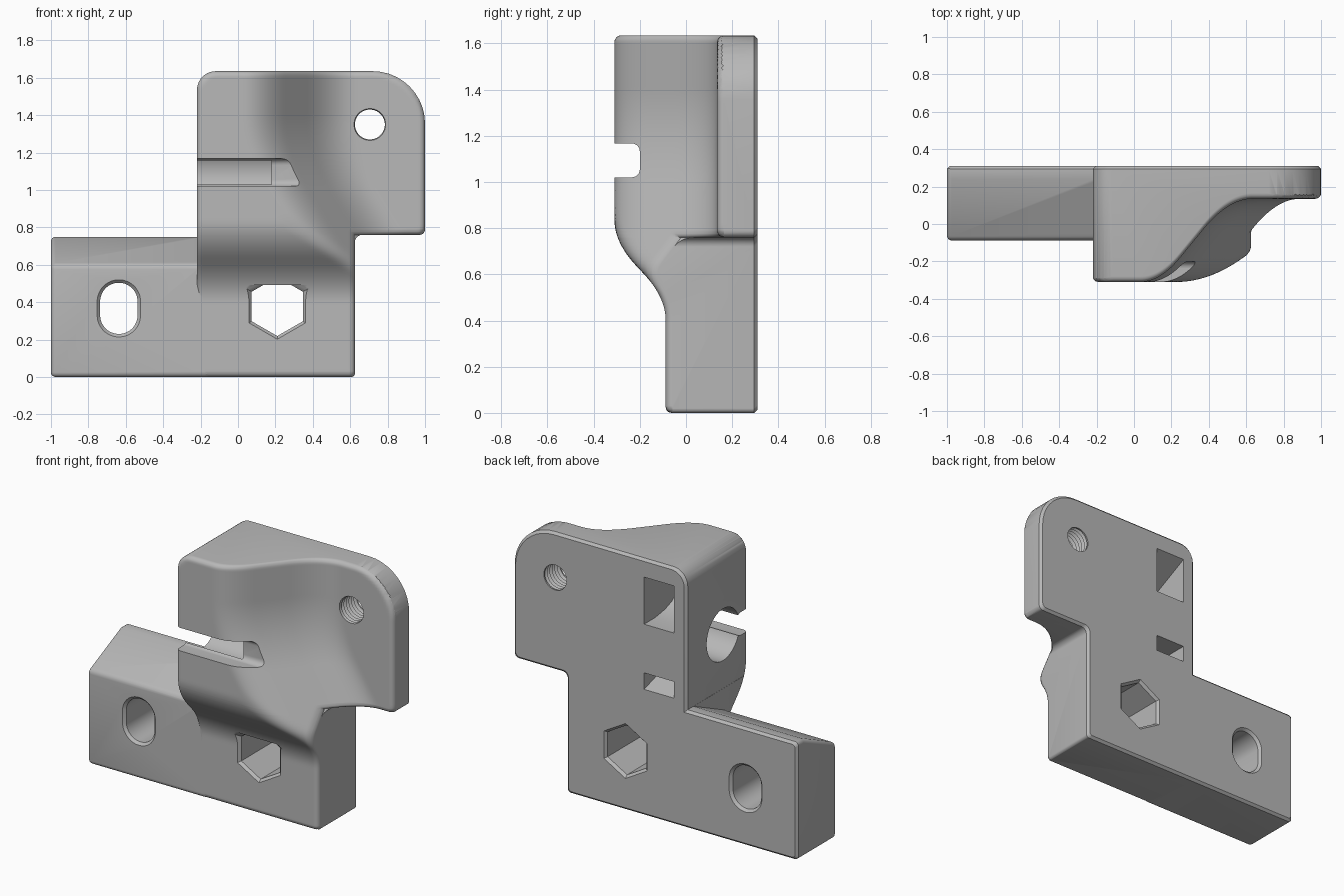
import bpy, bmesh, math

if "Cube" in bpy.data.objects:
    bpy.data.objects.remove(bpy.data.objects["Cube"])

grey = bpy.data.materials.new("matte grey")
grey.diffuse_color = (0.48, 0.48, 0.48, 1)
grey.use_nodes = True
grey.node_tree.nodes["Principled BSDF"].inputs["Base Color"].default_value = grey.diffuse_color
FRONT, BACK, FLANGE, BASE = -0.31, 0.31, 0.135, -0.088


def smax(a, b, k):
    h = max(k - abs(a - b), 0) / k
    return max(a, b) + h * h * k / 4


def smin(a, b, k):
    return -smax(-a, -b, k)


def finish(name, bm):
    bmesh.ops.recalc_face_normals(bm, faces=bm.faces)
    me = bpy.data.meshes.new(name)
    bm.to_mesh(me)
    bm.free()
    ob = bpy.data.objects.new(name, me)
    bpy.context.collection.objects.link(ob)
    me.materials.append(grey)
    return ob


def loft(name, sections):
    """Skin a list of equal-length point rings and cap both ends."""
    bm = bmesh.new()
    rings = [[bm.verts.new(p) for p in s] for s in sections]
    n = len(rings[0])
    for a, b in zip(rings, rings[1:]):
        for i in range(n):
            bm.faces.new((a[i], a[(i + 1) % n], b[(i + 1) % n], b[i]))
    bm.faces.new(rings[0])
    bm.faces.new(rings[-1])
    return finish(name, bm)


def along_x(name, profile, x0, x1):
    return loft(name, [[(x, y, z) for y, z in profile] for x in (x0, x1)])


def combine(target, other, op):
    mod = target.modifiers.new("cut", 'BOOLEAN')
    mod.operation, mod.object, mod.solver = op, other, 'MANIFOLD'
    bpy.context.view_layer.objects.active = target
    bpy.ops.object.modifier_apply(modifier=mod.name)
    bpy.data.objects.remove(other)


def rounded(corners, steps=10):
    """Polygon with a fillet radius per corner: (x, z, r), right angles."""
    out = []
    n = len(corners)
    for i, (x, z, r) in enumerate(corners):
        def unit(j):
            dx, dz = corners[j % n][0] - x, corners[j % n][1] - z
            l = math.hypot(dx, dz)
            return dx / l, dz / l
        if r == 0:
            out.append((x, z))
            continue
        (ax, az), (bx, bz) = unit(i - 1), unit(i + 1)
        for s in range(steps + 1):
            t = s / steps * math.pi / 2
            p, q = r * (1 - math.sin(t)), r * (1 - math.cos(t))
            out.append((x + ax * p + bx * q, z + az * p + bz * q))
    return out


def inside(x, z, x0, x1, z0, z1, r):
    """Distance from the edge of a rounded rectangle, positive inside."""
    qx = abs(x - (x0 + x1) / 2) - (x1 - x0) / 2 + r
    qz = abs(z - (z0 + z1) / 2) - (z1 - z0) / 2 + r
    return r - math.hypot(max(qx, 0), max(qz, 0)) - min(max(qx, qz), 0)


def front_y(x, z):
    """Sculpted front: thick block ramping to the flange and the base."""
    shift = 0.62 * smax(1.2 - z, 0, 0.2)
    side = FRONT + 1.22 * (x - 0.14 - shift)
    under = smin(-0.2 + 1.1 * (0.62 - z), BASE, 0.13)
    y = smin(smax(smax(side, under, 0.1), FRONT, 0.13), FLANGE, 0.16)
    r_top = 0.28 if x > 0.4 else 0.1
    d = max(inside(x, z, -0.22, 0.625, 0, 1.0, 0.03),
            inside(x, z, -0.22, 1, 0.76, 1.635, r_top if z > 1.2 else 0.04))
    r = 0.03
    d = min(max(d, 0), r)
    return y + r - math.sqrt(r * r - (r - d) ** 2)


def lines(lo, hi, step, edges):
    n = round((hi - lo) / step)
    vals = {round(lo + (hi - lo) * i / n, 4) for i in range(n + 1)}
    for e, sign in edges:
        vals |= {round(e + sign * k, 4) for k in (0, 0.001, 0.004, 0.009, 0.016, 0.03)}
    return sorted(vals)


# Main body: sculpted front skin closed by a flat back
xs = lines(-0.22, 1.02, 0.0155, [(-0.22, 1), (0.625, -1), (1, -1)])
zs = lines(-0.02, 1.66, 0.0155, [(0, 1), (0.76, 1), (1.635, -1)])
bm = bmesh.new()
skin = [[bm.verts.new((x, front_y(x, z), z)) for x in xs] for z in zs]
for a, b in zip(skin, skin[1:]):
    for i in range(len(xs) - 1):
        bm.faces.new((a[i], a[i + 1], b[i + 1], b[i]))
rim = [e for e in bm.edges if e.is_boundary]
new = bmesh.ops.extrude_edge_only(bm, edges=rim)["geom"]
for v in new:
    if isinstance(v, bmesh.types.BMVert):
        v.co.y = BACK + 0.05
bmesh.ops.contextual_create(bm, geom=[e for e in new if isinstance(e, bmesh.types.BMEdge)])
body = finish("bracket", bm)

# Left wing with sloped top and softened front edges
wing = along_x("wing", [(BASE, 0), (BASE, 0.6), (0.24, 0.75), (0.36, 0.75), (0.36, 0)], -1, -0.15)
bev = wing.modifiers.new("soft", 'BEVEL')
bev.width, bev.segments, bev.limit_method = 0.025, 4, 'ANGLE'
bev.angle_limit = math.radians(50)
bpy.context.view_layer.objects.active = wing
bpy.ops.object.modifier_apply(modifier="soft")
combine(body, wing, 'UNION')

# Overall outline, with a small chamfer round the back
shape = rounded([(-1, 0, 0.02), (0.625, 0, 0.02), (0.625, 0.76, 0.04), (1, 0.76, 0.03),
                 (1, 1.635, 0.28), (-0.219, 1.635, 0.1), (-0.219, 0.749, 0), (-1, 0.749, 0.02)])
c = 0.015
inset = rounded([(-1 + c, c, 0.02), (0.625 - c, c, 0.02), (0.625 - c, 0.76 + c, 0.04),
                 (1 - c, 0.76 + c, 0.03), (1 - c, 1.635 - c, 0.27), (-0.219 + c, 1.635 - c, 0.09),
                 (-0.219 + c, 0.749 - c, 0), (-1 + c, 0.749 - c, 0.02)])
outline = loft("outline", [[(x, y, z) for x, z in s] for s, y in
                           ((shape, -0.5), (shape, BACK - c), (inset, BACK))])
combine(body, outline, 'INTERSECT')


def hole(name, ring, cx, cz, levels):
    """ring(r) gives x,z offsets; levels are (y, r) pairs."""
    combine(body, loft(name, [[(cx + x, y, cz + z) for x, z in ring(r)] for y, r in levels]),
            'DIFFERENCE')


def circle(r, n=32, turn=0.0, stretch=0.0):
    pts = []
    for i in range(n):
        a = 2 * math.pi * (i + 0.5) / n + turn
        pts.append((r * math.cos(a), r * math.sin(a) + math.copysign(stretch, math.sin(a))))
    return pts


def chamfered(r, k):
    return [(BASE - 0.02, r + k + 0.02), (BASE + k, r), (BACK - k, r), (BACK + 0.02, r + k + 0.02)]


# Oval hole, hexagonal hole and threaded hole
hole("oval", lambda r: circle(r, 40, 0, 0.037), -0.637, 0.367, chamfered(0.1, 0.016))
hole("hexagon", lambda r: circle(r, 6), 0.21, 0.377, chamfered(0.158, 0.017))
thread = [(0.0, 0.085), (FLANGE, 0.085)]
for i in range(6):
    thread += [(0.15 + 0.025 * i, 0.08), (0.1625 + 0.025 * i, 0.096)]
hole("thread", circle, 0.705, 1.35, thread + [(0.3, 0.08), (0.33, 0.08)])

# Round bore from the left side, and the front slot leading into it
bore = [(-0.06 + y, 1.092 + z) for y, z in circle(0.165, 48)]
combine(body, along_x("bore", bore, -0.3, 0.18), 'DIFFERENCE')
slot = rounded([(-0.4, 1.02, 0), (-0.2, 1.02, 0.035), (-0.2, 1.167, 0.035), (-0.4, 1.167, 0)], 6)
combine(body, along_x("slot", slot, -0.3, 0.6), 'DIFFERENCE')

# Two pockets in the back
upper = [(0.35, 1.22), (0.2, 1.22), (0.1, 1.235), (0.03, 1.26), (-0.02, 1.3), (-0.02, 1.36),
         (0.31, 1.52), (0.35, 1.52)]
lower = [(0.35, 0.805), (0.31, 0.805), (0.1, 0.87), (0.1, 0.91), (0.35, 0.91)]
for name, profile in (("upper_pocket", upper), ("lower_pocket", lower)):
    combine(body, along_x(name, profile, -0.133, 0.078), 'DIFFERENCE')

# Shading
bpy.ops.object.select_all(action='DESELECT')
body.select_set(True)
bpy.context.view_layer.objects.active = body
bpy.ops.object.shade_smooth_by_angle(angle=math.radians(35))
